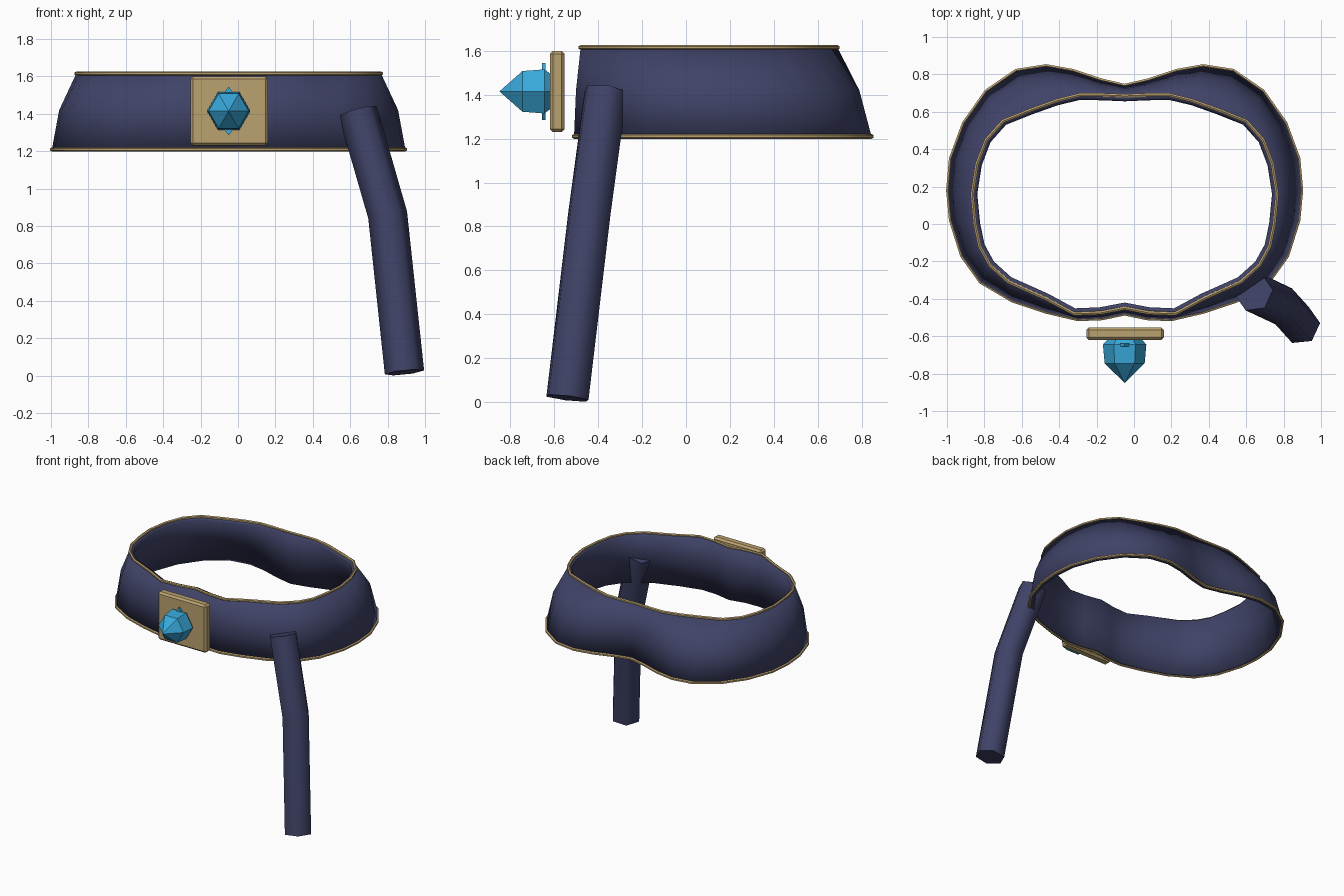
import bpy, bmesh, math
from mathutils import Vector

if "Cube" in bpy.data.objects:
    bpy.data.objects.remove(bpy.data.objects["Cube"])

CX = -0.05  # symmetry line of the belt


def material(name, rgb):
    m = bpy.data.materials.new(name)
    m.diffuse_color = (*rgb, 1)
    m.use_nodes = True
    m.node_tree.nodes["Principled BSDF"].inputs["Base Color"].default_value = m.diffuse_color
    return m


NAVY = material("navy cloth", (0.05, 0.055, 0.135))
GOLD = material("old gold", (0.50, 0.36, 0.16))
BLUE = material("gem blue", (0.04, 0.39, 0.70))


def make(name, verts, faces, mat, smooth=None, fix=True):
    me = bpy.data.meshes.new(name)
    me.from_pydata([tuple(v) for v in verts], [], faces)
    if fix:
        bm = bmesh.new()
        bm.from_mesh(me)
        bmesh.ops.recalc_face_normals(bm, faces=bm.faces)
        bm.to_mesh(me)
        bm.free()
    ob = bpy.data.objects.new(name, me)
    bpy.context.collection.objects.link(ob)
    me.materials.append(mat)
    if smooth:
        bpy.ops.object.select_all(action='DESELECT')
        ob.select_set(True)
        bpy.context.view_layer.objects.active = ob
        bpy.ops.object.shade_smooth_by_angle(angle=math.radians(smooth))
    return ob


def bridge(a, b, n):
    return [(a + i, b + i, b + (i + 1) % n, a + (i + 1) % n) for i in range(n)]


def sweep(name, path, radius, sides, mat, ref, phase=0, closed=False, smooth=50):
    """Tube along a path, capped when open."""
    path = [Vector(p) for p in path]
    n = len(path)
    verts, faces = [], []
    for i, p in enumerate(path):
        before = path[i - 1] if closed or i else p
        after = path[(i + 1) % n] if closed or i < n - 1 else p
        d1, d2 = (p - before).normalized(), (after - p).normalized()
        t = (d1 + d2).normalized()
        u = (ref - t * ref.dot(t)).normalized()
        v = t.cross(u)
        for k in range(sides):
            a = phase + math.tau * k / sides
            verts.append(p + radius * (u * math.cos(a) + v * math.sin(a)))
    for i in range(n if closed else n - 1):
        faces += bridge(i * sides, (i + 1) % n * sides, sides)
    if not closed:
        faces += [tuple(range(sides)), tuple(range((n - 1) * sides, n * sides))]
    return make(name, verts, faces, mat, smooth)


# Half outlines of the belt edges, from back centre to front centre
LOW = [(0, .74), (.13, .77), (.28, .82), (.42, .845), (.58, .82), (.74, .71),
       (.86, .54), (.93, .35), (.945, .18), (.93, .02), (.87, -.17), (.77, -.31),
       (.60, -.41), (.42, -.47), (.25, -.51), (.12, -.505), (0, -.48)]
TOP = [(0, .685), (.12, .69), (.24, .69), (.36, .66), (.50, .61), (.65, .55),
       (.74, .45), (.79, .32), (.815, .16), (.80, 0), (.775, -.12), (.72, -.22),
       (.62, -.31), (.42, -.40), (.27, -.48), (.13, -.475), (0, -.45)]


def ring(half, z):
    full = half + [(-x, y) for x, y in half[-2:0:-1]]
    return [(CX + x, y, z) for x, y in full]


MID = [(t[0] + .7 * (l[0] - t[0]), t[1] + .7 * (l[1] - t[1])) for l, t in zip(LOW, TOP)]

# Belt band
rings = [ring(LOW, 1.21), ring(MID, 1.42), ring(TOP, 1.615)]
n = len(rings[0])
band = make("belt_band", sum(rings, []), bridge(0, n, n) + bridge(n, 2 * n, n),
            NAVY, 50, fix=False)
solid = band.modifiers.new("thickness", 'SOLIDIFY')
solid.thickness = 0.03
solid.offset = -1

# Gold piping on both edges
UP = Vector((0, 0, 1))
sweep("lower_trim", rings[0], 0.011, 6, GOLD, UP, closed=True)
sweep("upper_trim", rings[2], 0.011, 6, GOLD, UP, closed=True)

# Hanging strap
sweep("hanging_strap", [(.64, -.365, 1.415), (.80, -.44, .86), (.89, -.54, .018)],
      0.106, 6, NAVY, Vector((1, 0, 0)), phase=math.radians(-5), smooth=62)

# Buckle plate with chamfered edges
x0, x1, y0, y1, z0, z1 = -.255, .16, -.62, -.553, 1.23, 1.60
box = [(x, y, z) for x in (x0, x1) for y in (y0, y1) for z in (z0, z1)]
plate = make("buckle_plate", box, [(0, 1, 3, 2), (4, 6, 7, 5), (0, 4, 5, 1),
                                   (2, 3, 7, 6), (0, 2, 6, 4), (1, 5, 7, 3)], GOLD)
bevel = plate.modifiers.new("chamfer", 'BEVEL')
bevel.width = 0.014
bevel.segments = 1

# Faceted gem pointing forward
GZ = 1.415
verts, faces = [], []
for y, r in ((-.615, .09), (-.645, .116), (-.745, .107)):
    for k in range(6):
        a = math.tau * k / 6
        verts.append((CX + r * math.cos(a), y, GZ + r * math.sin(a)))
verts.append((CX, -.85, GZ))
faces = bridge(0, 6, 6) + bridge(6, 12, 6) + [tuple(range(6))]
faces += [(12 + k, 12 + (k + 1) % 6, 18) for k in range(6)]
make("gem", verts, faces, BLUE)

# Thin diamond setting behind the gem
verts = [(CX + x, y, GZ + z) for y in (-.655, -.64)
         for x, z in ((.1, 0), (0, .13), (-.1, 0), (0, -.13))]
make("gem_setting", verts, bridge(0, 4, 4) + [(0, 1, 2, 3), (4, 5, 6, 7)], BLUE)
